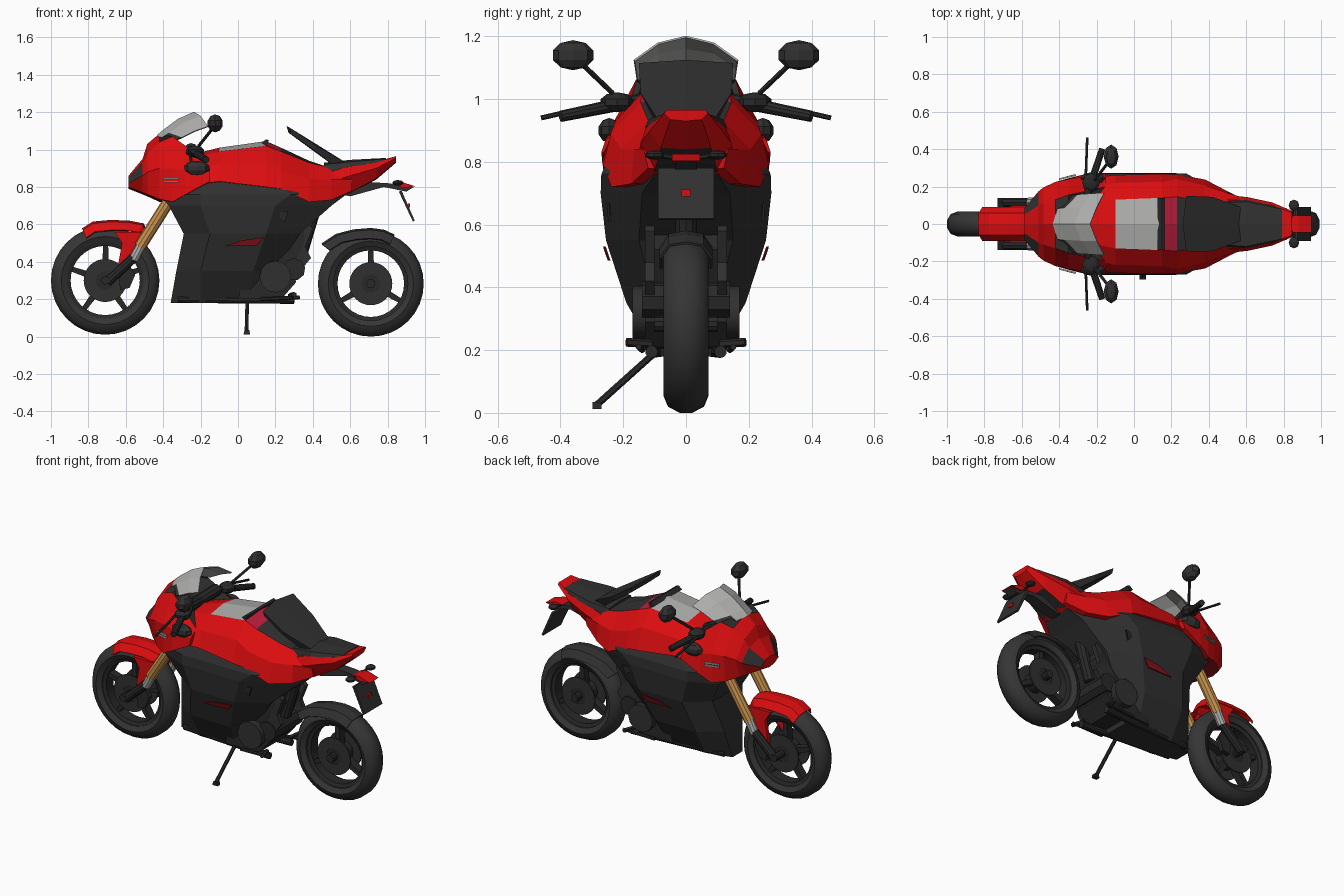
import bpy, bmesh, math
from mathutils import Vector, Matrix

if "Cube" in bpy.data.objects:
    bpy.data.objects.remove(bpy.data.objects["Cube"])


def mat(name, r, g, b):
    m = bpy.data.materials.new(name)
    m.diffuse_color = (r, g, b, 1)
    m.use_nodes = True
    m.node_tree.nodes["Principled BSDF"].inputs["Base Color"].default_value = m.diffuse_color
    return m


RED = mat("red paint", 0.72, 0.004, 0.005)
DEEP = mat("deep red", 0.25, 0.006, 0.01)
PINK = mat("crimson", 0.5, 0.012, 0.045)
BLACK = mat("charcoal plastic", 0.03, 0.03, 0.03)
TYRE = mat("tyre rubber", 0.036, 0.036, 0.036)
METAL = mat("dark metal", 0.022, 0.022, 0.022)
GREY = mat("light grey", 0.42, 0.42, 0.41)
GOLD = mat("gold", 0.58, 0.29, 0.075)


def finish(name, bm, mats, mirror=False, rule=None, thick=0, smooth=False):
    """Mirror across y, weld, colour by rule and make the object."""
    if mirror:
        dup = bmesh.ops.duplicate(bm, geom=bm.verts[:] + bm.edges[:] + bm.faces[:])["geom"]
        for v in dup:
            if isinstance(v, bmesh.types.BMVert):
                v.co.y *= -1
        bmesh.ops.remove_doubles(bm, verts=bm.verts[:], dist=1e-4)
    bmesh.ops.recalc_face_normals(bm, faces=bm.faces[:])
    mats = mats if isinstance(mats, list) else [mats]
    for f in bm.faces:
        if rule:
            f.material_index = rule(f.calc_center_median())
    me = bpy.data.meshes.new(name)
    bm.to_mesh(me)
    bm.free()
    for m in mats:
        me.materials.append(m)
    ob = bpy.data.objects.new(name, me)
    bpy.context.collection.objects.link(ob)
    if thick:
        s = ob.modifiers.new("thickness", "SOLIDIFY")
        s.thickness = thick
    if smooth:
        bpy.context.view_layer.objects.active = ob
        bpy.ops.object.select_all(action="DESELECT")
        ob.select_set(True)
        bpy.ops.object.shade_smooth_by_angle(angle=math.radians(35))
    return ob


def loft(name, rows, mats, closed=False, cap=True, mirror=True, **kw):
    bm = bmesh.new()
    vs = [[bm.verts.new(p) for p in r] for r in rows]
    n = len(rows[0])
    for a, b in zip(vs, vs[1:]):
        for i in range(n if closed else n - 1):
            j = (i + 1) % n
            bm.faces.new((a[i], a[j], b[j], b[i]))
    if cap:
        bm.faces.new(vs[0])
        bm.faces.new(vs[-1])
    return finish(name, bm, mats, mirror, **kw)


def stations(name, table, mats, **kw):
    """Loft along x from half sections of (y, z)."""
    return loft(name, [[(x, y, z) for y, z in pts] for x, pts in table], mats, **kw)


def prism(name, pts, y0, y1, m, mirror=False):
    return loft(name, [[(x, y, z) for x, z in pts] for y in (y0, y1)], m, closed=True, mirror=mirror)


def tube(name, a, b, r, m, r2=None, n=10, mirror=False):
    a, b = Vector(a), Vector(b)
    bm = bmesh.new()
    mx = Matrix.Translation((a + b) / 2) @ (b - a).to_track_quat("Z", "Y").to_matrix().to_4x4()
    bmesh.ops.create_cone(bm, cap_ends=True, segments=n, radius1=r, radius2=r2 or r,
                          depth=(b - a).length, matrix=mx)
    return finish(name, bm, m, mirror, smooth=True)


def ball(name, c, size, m, mirror=True):
    bm = bmesh.new()
    bmesh.ops.create_uvsphere(bm, u_segments=8, v_segments=5, radius=1,
                              matrix=Matrix.Translation(c) @ Matrix.Diagonal((*size, 1)))
    return finish(name, bm, m, mirror)


def lathe(name, c, prof, m, n=32):
    """Spin a closed (radius, y) profile about the axle."""
    rows = []
    for k in range(n + 1):
        t = 2 * math.pi * k / n
        rows.append([(c[0] + r * math.cos(t), y, c[1] + r * math.sin(t)) for r, y in prof])
    ob = loft(name, rows[:-1] + [rows[0]], m, closed=True, cap=False, mirror=False)
    bm = bmesh.new()
    bm.from_mesh(ob.data)
    bmesh.ops.remove_doubles(bm, verts=bm.verts[:], dist=1e-5)
    bmesh.ops.recalc_face_normals(bm, faces=bm.faces[:])
    bm.to_mesh(ob.data)
    bm.free()
    ob.data.shade_smooth()
    bpy.context.view_layer.objects.active = ob
    bpy.ops.object.select_all(action="DESELECT")
    ob.select_set(True)
    bpy.ops.object.shade_smooth_by_angle(angle=math.radians(40))


# wheels: tyre, rim, discs, hub and spokes
def wheel(tag, c, R, w, spokes, turn):
    lathe(tag + "_tyre", c, [(R, -.02), (R, .02), (R - .02, w * .8), (R - .055, w), (R - .085, w * .75),
                             (R - .085, -w * .75), (R - .055, -w), (R - .02, -w * .8)], TYRE)
    lathe(tag + "_rim", c, [(R - .08, .045), (R - .105, .035), (R - .105, -.035), (R - .08, -.045)], METAL)
    for s in (-1, 1):
        lathe(tag + "_brake_disc", c, [(.115, s * .05), (.115, s * .058), (.05, s * .058), (.05, s * .05)], BLACK)
    tube(tag + "_hub", (c[0], -.055, c[1]), (c[0], .055, c[1]), .06, METAL, n=12)
    for k in range(spokes):
        t = turn + 2 * math.pi * k / spokes
        d, p = Vector((math.cos(t), math.sin(t))), Vector((-math.sin(t), math.cos(t)))
        o = Vector(c)
        q = [o + d * .03 + p * .02, o + d * (R - .095) + p * .013,
             o + d * (R - .095) - p * .013, o + d * .03 - p * .02]
        prism(tag + "_spoke", [tuple(v) for v in q], -.025, .025, METAL)


FW, RW = (-.71, .3), (.71, .283)
wheel("front", FW, .29, .066, 5, .3)
wheel("rear", RW, .283, .072, 3, math.pi / 2)
tube("front_axle", (-.71, -.14, .3), (-.71, .14, .3), .022, METAL)
tube("rear_axle", (.71, -.1, .283), (.71, .1, .283), .025, METAL)


# fenders follow the tyres
def fender(name, c, arc, w, m):
    rows = []
    for deg, r in arc:
        t = math.radians(deg)
        rows.append([(c[0] + (r + dr) * math.cos(t), y, c[1] + (r + dr) * math.sin(t))
                     for y, dr in ((0, 0), (w * .65, -.01), (w, -.055))])
    loft(name, rows, m, cap=False, thick=.008)


fender("front_fender", FW, [(114, .305), (102, .322), (85, .325), (68, .345), (56, .368), (47, .34)], .09, RED)
prism("front_fender_leg", [(-.66, .56), (-.5, .56), (-.55, .47), (-.6, .36), (-.645, .36), (-.62, .5)], .078, .1, RED, True)
fender("rear_fender", RW, [(141, .34), (125, .325), (108, .305), (90, .298), (76, .297), (64, .292)], .085, BLACK)

# front fork
tube("fork_upper", (-.525, .115, .48), (-.36, .115, .74), .032, GOLD, mirror=True)
tube("fork_collar", (-.56, .115, .41), (-.52, .115, .485), .027, GREY, mirror=True)
tube("fork_lower", (-.70, .115, .29), (-.56, .115, .42), .026, METAL, mirror=True)
prism("brake_caliper", [(-.64, .34), (-.59, .4), (-.55, .33), (-.58, .26), (-.63, .25)], .07, .1, METAL, True)

# lower fairing: outlines stacked by height
layers = [(.18, -.36, .05, -.2, .05, .09, .13, .08), (.35, -.33, .09, -.2, .08, .19, .2, .1),
          (.55, -.29, .15, -.15, .15, .255, .33, .15), (.70, -.37, .2, -.2, .2, .272, .5, .14),
          (.76, -.42, .2, -.2, .28, .27, .58, .1), (.83, -.3, .2, -.15, .2, .24, .56, .09)]
loft("lower_fairing", [[(xf, 0, z), (xf, yf, z), (xa, w, z), (xb, w, z), (xr, yr, z), (xr, 0, z)]
                       for z, xf, yf, xa, xb, w, xr, yr in layers], BLACK)
loft("fairing_stripe", [[(-.07, .241 + o, .485), (.1, .241 + o, .487), (.14, .256 + o, .53), (.02, .252 + o, .515)]
                        for o in (0, .008)], DEEP, closed=True)
loft("fairing_vent", [[(.2, .24 + o, .66), (.27, .245 + o, .67), (.25, .24 + o, .61)]
                      for o in (0, .008)], METAL, closed=True)

# tank and rear quarter panels
stations("tank", [
    (-.30, [(0, .96), (.09, .94), (.17, .88), (.24, .80), (0, .78)]),
    (-.10, [(0, 1.01), (.13, .99), (.22, .92), (.262, .83), (0, .80)]),
    (.15, [(0, 1.045), (.14, 1.02), (.225, .93), (.268, .80), (0, .78)]),
    (.23, [(0, 1.01), (.145, .99), (.24, .89), (.264, .79), (0, .76)]),
    (.38, [(0, .94), (.12, .93), (.205, .84), (.238, .72), (0, .72)]),
    (.50, [(0, .90), (.11, .90), (.165, .84), (.175, .73), (0, .73)]),
    (.61, [(0, .87), (.10, .87), (.135, .84), (.12, .78), (0, .77)])],
    [RED, GREY, PINK, BLACK],
    rule=lambda c: (1 if -.2 < c.x < .15 else 2 if .15 < c.x < .23 else 3 if c.x > .23 else 0)
    if abs(c.y) < .1 and c.z > .88 else 0)
prism("tank_strap", [(.125, 1.035), (.15, 1.055), (.165, 1.05), (.15, 1.02)], -.14, .14, METAL)

# nose fairing with dark headlights and a deep red underside
stations("nose_fairing", [
    (-.585, [(0, .86), (.05, .85), (.085, .82), (.05, .80), (0, .79)]),
    (-.51, [(0, .95), (.10, .93), (.175, .86), (.13, .77), (0, .76)]),
    (-.485, [(0, 1.03), (.11, .98), (.195, .88), (.16, .76), (0, .75)]),
    (-.42, [(0, 1.085), (.13, 1.04), (.225, .90), (.21, .735), (0, .72)]),
    (-.35, [(0, 1.04), (.155, 1.07), (.24, .90), (.245, .72), (0, .71)]),
    (-.28, [(0, .97), (.17, 1.02), (.25, .89), (.262, .76), (0, .75)]),
    (-.15, [(0, .90), (.20, .91), (.257, .87), (.27, .83), (0, .80)])],
    [RED, BLACK, DEEP],
    rule=lambda c: 1 if c.x < -.53 and .05 < abs(c.y) < .13 and c.z > .84
    else 1 if c.x > -.39 and abs(c.y) < .12 and c.z > .85 else 2 if c.z < .78 and abs(c.y) < .14 else 0)
for dz in (0, .016):
    loft("side_mark", [[(-.40, .236 + o, .825 + dz), (-.32, .257 + o, .825 + dz), (-.31, .257 + o, .833 + dz),
                        (-.40, .236 + o, .833 + dz)] for o in (0, .008)], GREY, closed=True)

# windshield with a dark lower trim
loft("windshield", [
    [(-.435, 0, 1.075), (-.41, .08, 1.065), (-.35, .15, 1.045)],
    [(-.40, 0, 1.105), (-.37, .085, 1.09), (-.30, .158, 1.065)],
    [(-.32, 0, 1.165), (-.28, .09, 1.15), (-.23, .163, 1.10)],
    [(-.235, 0, 1.202), (-.20, .09, 1.18), (-.16, .167, 1.125)]],
    [GREY, BLACK], cap=False, thick=.006, rule=lambda c: 1 if c.x < -.3 and c.y ** 2 > .008 and c.z < 1.08 else 0)

# raised rider seat, passenger seat and tail
loft("rider_seat", [[(.26, 0, 1.125), (.28, .15, 1.115), (.42, .145, 1.02), (.57, .09, .935), (.57, 0, .935)],
                    [(.27, 0, 1.09), (.28, .14, 1.085), (.40, .135, 1.0), (.53, .085, .90), (.53, 0, .90)]], BLACK)
stations("tail_cowl", [
    (.50, [(0, .90), (.13, .88), (.15, .83), (.10, .76), (0, .76)]),
    (.60, [(0, .925), (.125, .915), (.145, .86), (.10, .77), (0, .77)]),
    (.74, [(0, .935), (.10, .93), (.115, .90), (.08, .845), (0, .84)]),
    (.845, [(0, .965), (.06, .965), (.07, .955), (.05, .935), (0, .93)])],
    [RED, BLACK], rule=lambda c: 1 if c.z < .86 and abs(c.y) < .07 else 0)
stations("passenger_seat", [
    (.46, [(0, .93), (.11, .92), (.12, .87), (0, .87)]),
    (.60, [(0, .945), (.12, .935), (.13, .91), (0, .90)]),
    (.79, [(0, .955), (.08, .95), (.09, .93), (0, .92)])], BLACK)

# plate holder, tail lamp and indicators
prism("plate_bracket", [(.5, .77), (.64, .83), (.80, .82), (.94, .80), (.9, .775), (.78, .80), (.6, .75)], -.035, .035, BLACK)
prism("number_plate", [(.86, .775), (.875, .78), (.945, .62), (.935, .615)], -.09, .09, BLACK)
prism("tail_lamp", [(.83, .82), (.88, .825), (.95, .803), (.88, .795)], -.045, .045, RED)
loft("plate_reflector", [[(.92 + o, y, z) for y, z in ((-.014, .69), (.014, .69), (.014, .712), (-.014, .712))]
                         for o in (-.012, .0)], RED, closed=True, mirror=False)
tube("indicator_stem", (.84, 0, .81), (.85, .08, .82), .008, METAL, n=6, mirror=True)
ball("indicator", (.855, .1, .822), (.03, .032, .015), METAL)

# handlebars, levers and mirrors
tube("bar_clamp", (-.27, 0, .98), (-.25, .15, 1.0), .035, METAL, mirror=True)
tube("handlebar", (-.26, .13, 1.0), (-.17, .40, .945), .022, METAL, r2=.018, mirror=True)
ball("switch_block", (-.23, .22, .99), (.05, .055, .032), METAL)
tube("lever", (-.26, .2, 1.0), (-.25, .462, .94), .008, METAL, n=6, mirror=True)
tube("mirror_stem", (-.21, .235, 1.02), (-.13, .34, 1.12), .009, METAL, n=6, mirror=True)
ball("mirror_head", (-.122, .36, 1.14), (.042, .068, .048), BLACK)
ball("fairing_scoop", (-.22, .245, .90), (.07, .035, .04), BLACK)

# engine, exhaust and footrests
prism("engine_case", [(0, .2), (.24, .21), (.31, .29), (.30, .38), (.36, .52), (.34, .6), (.1, .55)], -.13, .13, METAL)
tube("clutch_cover", (.2, -.17, .32), (.2, .17, .32), .085, BLACK, n=12)
tube("sprocket_cover", (.30, -.14, .36), (.30, .14, .36), .06, METAL, n=9)
tube("rear_shock", (.33, 0, .42), (.42, 0, .72), .035, METAL)
prism("frame_plate", [(.25, .4), (.34, .36), (.39, .42), (.36, .48), (.40, .58), (.35, .62)], .1, .13, BLACK, True)
tube("exhaust_pipe", (-.32, .07, .2), (.3, .11, .195), .02, METAL, mirror=True)
tube("footrest", (.28, .11, .22), (.30, .19, .225), .014, METAL, n=6, mirror=True)
tube("shift_rod", (.12, .14, .2), (.33, .15, .21), .01, METAL, n=6, mirror=True)

# side stand
tube("side_stand", (.05, -.09, .2), (.045, -.285, .025), .011, METAL, n=6)
prism("stand_foot", [(.03, .012), (.065, .012), (.06, .035), (.035, .035)], -.298, -.27, METAL)
